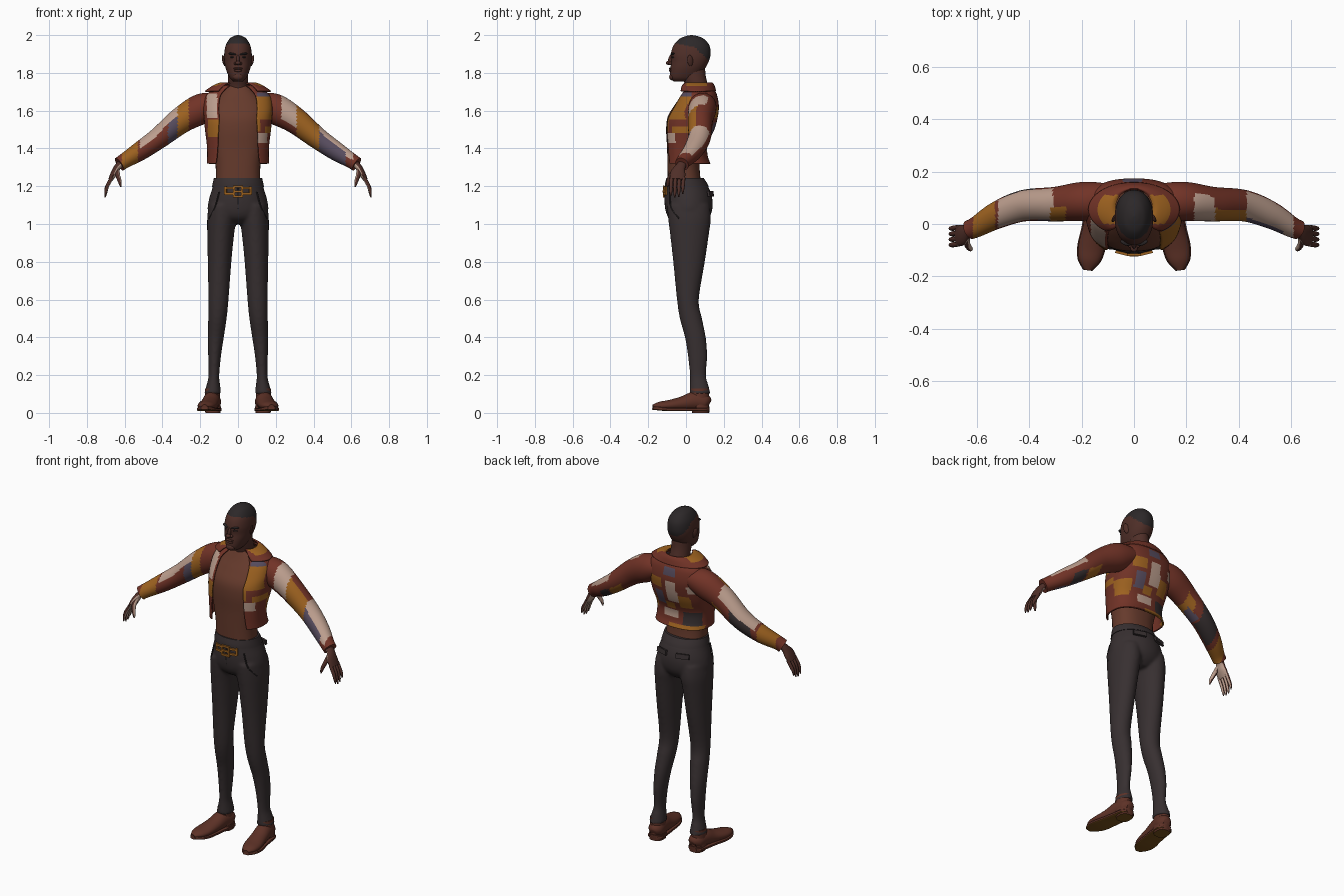
import bpy, bmesh, math
from mathutils import Vector

if "Cube" in bpy.data.objects:
    bpy.data.objects.remove(bpy.data.objects["Cube"])

PALETTE = {"face_skin": "50322c", "chest_skin": "663d30", "rust": "71362b", "ochre": "9c6225",
           "cream": "ba9c8c", "slate": "574d5e", "charcoal": "3a3334", "hair_black": "302c2d",
           "shoe_brown": "5e352b", "sole_tan": "765020"}


def material(name, code):
    rgb = [(int(code[i:i + 2], 16) / 255) ** 2.2 for i in (0, 2, 4)] + [1]
    m = bpy.data.materials.new(name)
    m.use_nodes = True
    m.diffuse_color = rgb
    bsdf = m.node_tree.nodes["Principled BSDF"]
    bsdf.inputs["Base Color"].default_value = rgb
    bsdf.inputs["Roughness"].default_value = 0.8
    return m


MATS = {n: material(n, c) for n, c in PALETTE.items()}
PATCHWORK = ["rust", "ochre", "cream", "slate", "charcoal"]
RUST, OCHRE, CREAM, SLATE, DARK = range(5)


def spline(points, sub):
    out = []
    last = len(points) - 1
    for i in range(last):
        quad = list(zip(points[max(i - 1, 0)], points[i], points[i + 1], points[min(i + 2, last)]))
        for k in range(sub):
            t = k / sub
            out.append([b + ((c - a) * t + (2 * a - 5 * b + 4 * c - d) * t ** 2
                             + (3 * b - a - 3 * c + d) * t ** 3) / 2 for a, b, c, d in quad])
    return out + [list(points[-1])]


def smooth(ob, angle=40):
    bpy.ops.object.select_all(action="DESELECT")
    ob.select_set(True)
    bpy.context.view_layer.objects.active = ob
    bpy.ops.object.shade_smooth_by_angle(angle=math.radians(angle))


def loft(name, stations, mats, paint=None, sides=32, sub=5, ref=None, power=2.0, gap=None):
    """Skin rings (x, y, z, width radius, depth radius); gap leaves the front open."""
    rows = spline(stations, sub)
    bm = bmesh.new()
    rings = []
    for i, (x, y, z, ru, rv) in enumerate(rows):
        u, v = Vector((1, 0, 0)), Vector((0, 1, 0))
        if ref:
            t = Vector(rows[min(i + 1, len(rows) - 1)][:3]) - Vector(rows[max(i - 1, 0)][:3])
            t.normalize()
            v = Vector(ref)
            v = (v - t * v.dot(t)).normalized()
            u = v.cross(t)
        g = gap(z) if gap else 0
        ring = []
        for k in range(sides + (1 if gap else 0)):
            a = -math.pi / 2 + g + k * (math.tau - 2 * g) / sides
            c, s = math.cos(a), math.sin(a)
            c = math.copysign(abs(c) ** (2 / power), c)
            s = math.copysign(abs(s) ** (2 / power), s)
            ring.append(bm.verts.new(Vector((x, y, z)) + u * max(ru, .001) * c + v * max(rv, .001) * s))
        rings.append(ring)
    for low, high in zip(rings, rings[1:]):
        for k in range(sides):
            j = (k + 1) % len(low)
            bm.faces.new((low[k], low[j], high[j], high[k]))
    if not gap:
        bm.faces.new(rings[0])
        bm.faces.new(rings[-1])
    bmesh.ops.recalc_face_normals(bm, faces=bm.faces)
    if paint:
        for f in bm.faces:
            f.material_index = int(paint(f.calc_center_median(), f.normal))
    mesh = bpy.data.meshes.new(name)
    bm.to_mesh(mesh)
    bm.free()
    for m in mats:
        mesh.materials.append(MATS[m])
    ob = bpy.data.objects.new(name, mesh)
    bpy.context.collection.objects.link(ob)
    smooth(ob)
    return ob


def solidify(ob, thickness):
    mod = ob.modifiers.new("thickness", "SOLIDIFY")
    mod.thickness = thickness
    mod.offset = -1


def blob(name, loc, size, mat, rot=(0, 0, 0)):
    bpy.ops.mesh.primitive_uv_sphere_add(segments=20, ring_count=12, location=loc, rotation=rot)
    ob = bpy.context.object
    ob.name, ob.scale = name, size
    ob.data.materials.append(MATS[mat])
    smooth(ob, 60)


def box(name, loc, size, mat, rot=(0, 0, 0)):
    bpy.ops.mesh.primitive_cube_add(size=1, location=loc, rotation=rot)
    ob = bpy.context.object
    ob.name, ob.scale = name, size
    ob.data.materials.append(MATS[mat])


def level(z, front, back, half, x=0):
    return (x, (front + back) / 2, z, half, (back - front) / 2)


def tube(name, points, r, mat):
    loft(name, [(*p, r, r) for p in points], [mat], sides=8, ref=(0, 1, 0))


# Head, neck and bare torso
loft("head", [level(1.755, -.065, .03, .025), level(1.775, -.083, .06, .045), level(1.82, -.083, .098, .064),
              level(1.86, -.078, .12, .072), level(1.9, -.08, .13, .073), level(1.945, -.066, .124, .065),
              level(1.98, -.035, .095, .045), level(1.995, 0, .06, .022), level(2, .027, .033, .003)],
     ["face_skin", "hair_black"], sides=48, sub=7, power=2.2,
     paint=lambda c, n: c.z > 1.945 - .25 * c.y - .7 * max(0, c.y - .05))
loft("neck", [level(1.66, 0, .13, .07), level(1.72, 0, .12, .056), level(1.78, -.02, .105, .053),
              level(1.84, -.03, .1, .05)], ["face_skin"])
loft("torso", [level(1.18, -.095, .085, .12), level(1.3, -.098, .072, .118), level(1.4, -.1, .085, .135),
               level(1.5, -.105, .115, .15), level(1.57, -.096, .135, .155), level(1.63, -.06, .14, .145),
               level(1.68, -.025, .13, .11), level(1.73, .005, .115, .06)], ["chest_skin"], power=2.4)

# Facial features
blob("nose_bridge", (0, -.08, 1.872), (.009, .014, .026), "face_skin", (-.25, 0, 0))
blob("nose_tip", (0, -.092, 1.853), (.014, .015, .011), "face_skin")
blob("upper_lip", (0, -.081, 1.823), (.025, .01, .006), "face_skin")
blob("lower_lip", (0, -.08, 1.812), (.022, .01, .007), "face_skin")
blob("chin", (0, -.073, 1.779), (.027, .016, .019), "face_skin")
for side, s in (("left", 1), ("right", -1)):
    blob(side + "_nostril", (s * .013, -.082, 1.85), (.009, .011, .008), "face_skin")
    blob(side + "_brow", (s * .03, -.071, 1.9), (.023, .011, .006), "hair_black", (0, s * -.15, s * .3))
    blob(side + "_eye", (s * .03, -.069, 1.883), (.013, .008, .004), "hair_black", (0, 0, s * .3))
    blob(side + "_ear", (s * .075, .022, 1.865), (.007, .016, .03), "face_skin", (.2, s * .15, s * .4))

# Open patchwork jacket: front and back patches as (x0, x1, z0, z1, colour)
FRONT = [(-.165, -.11, 1.56, 1.69, CREAM), (-.16, -.08, 1.46, 1.55, OCHRE), (.08, .178, 1.55, 1.675, OCHRE),
         (.1, .17, 1.675, 1.695, SLATE), (.085, .12, 1.49, 1.55, OCHRE), (.1, .155, 1.43, 1.48, CREAM),
         (.145, .18, 1.48, 1.52, OCHRE)]
BACK = [(-.05, .02, 1.48, 1.61, CREAM), (.04, .13, 1.56, 1.62, OCHRE), (-.04, .03, 1.64, 1.69, SLATE),
        (-.12, -.05, 1.45, 1.53, OCHRE), (-.15, -.06, 1.34, 1.42, DARK), (-.03, .07, 1.37, 1.42, CREAM),
        (.04, .1, 1.45, 1.54, SLATE), (.11, .18, 1.4, 1.49, OCHRE), (-.16, .03, 1.31, 1.34, OCHRE),
        (-.17, -.11, 1.55, 1.6, CREAM), (-.02, .04, 1.43, 1.47, OCHRE)]


def jacket_paint(c, n):
    for x0, x1, z0, z1, colour in (FRONT if c.y < .03 else BACK):
        if x0 < c.x < x1 and z0 < c.z < z1:
            return colour
    return RUST


jacket = loft("jacket_body", [level(1.32, -.112, .13, .165), level(1.36, -.112, .115, .163),
                              level(1.42, -.114, .115, .165), level(1.5, -.116, .15, .175),
                              level(1.56, -.108, .167, .18), level(1.62, -.075, .174, .185),
                              level(1.68, -.038, .165, .17), level(1.715, -.01, .148, .125),
                              level(1.735, 0, .13, .08)],
              PATCHWORK, jacket_paint, sides=90, sub=8, power=2.5, gap=lambda z: .5 + .9 * max(0, 1.56 - z))
solidify(jacket, .008)

# Folded collar, flaring outward and down
collar = loft("collar", [(0, .062, 1.745, .07, .07), (0, .06, 1.75, .09, .078), (0, .055, 1.735, .13, .095),
                         (0, .055, 1.705, .175, .105)], PATCHWORK,
              lambda c, n: OCHRE if abs(c.x) > .06 and c.z > 1.73 and 0 < c.y < .11 else RUST,
              sides=48, sub=5, gap=lambda z: .65)
solidify(collar, .008)

# Sleeve patches as (x0, x1, direction the patch faces, colour)
UP, DOWN, FWD, ANY = (0, 0, 1), (0, 0, -1), (0, -1, 0), (0, 0, 0)
SLEEVES = {
    "left": [(.23, .31, (0, -.6, .75), CREAM), (.31, .43, FWD, OCHRE), (.43, .57, (0, -.8, -.6), SLATE),
             (.43, .61, UP, CREAM), (.34, .42, DOWN, OCHRE), (.43, .5, DOWN, DARK)],
    "right": [(.26, .32, FWD, OCHRE), (.3, .37, (0, -.6, -.8), SLATE), (.31, .52, UP, CREAM),
              (.27, .33, DOWN, OCHRE), (.38, .5, (0, .7, -.7), DARK), (.53, .615, ANY, OCHRE)]}


def sleeve_painter(patches):
    def paint(c, n):
        for x0, x1, facing, colour in patches:
            if x0 < abs(c.x) < x1 and n.dot(Vector(facing)) >= (0 if facing == ANY else .3):
                return colour
        return RUST
    return paint


ARM = [(.08, .085, 1.635, .04, .06), (.13, .088, 1.63, .065, .07), (.2, .086, 1.607, .08, .074),
       (.3, .076, 1.55, .07, .066), (.42, .07, 1.455, .057, .06), (.52, .035, 1.385, .05, .052),
       (.6, -.01, 1.335, .04, .04), (.628, -.022, 1.316, .039, .037)]
LEG = [(1.1, .015, .155, -.1, .125), (1.03, .008, .163, -.095, .132), (.95, .02, .163, -.085, .122),
       (.8, .035, .16, -.068, .1), (.6, .05, .157, -.048, .068), (.5, .06, .158, -.033, .085),
       (.4, .075, .16, -.006, .105), (.3, .09, .158, .01, .113), (.2, .099, .156, .02, .106),
       (.15, .095, .166, .02, .118), (.1, .088, .18, .017, .131)]
SHOE = [(.13, .122, .045, .022, .025), (.132, .1, .055, .042, .045), (.14, .045, .062, .045, .05),
        (.15, -.02, .049, .047, .038), (.163, -.09, .04, .05, .028), (.172, -.14, .037, .04, .022),
        (.177, -.176, .034, .014, .01)]
trousers = []

for side, s in (("left", 1), ("right", -1)):
    def flip(rows):
        return [(s * r[0], *r[1:]) for r in rows]

    # Pale inner side of the hand
    def palm_paint(c, n):
        return n.x * s < -.35

    # Sleeve and hand
    hand = {"mats": ["face_skin", "cream"], "paint": palm_paint, "ref": (0, 1, 0)}
    loft(side + "_sleeve", flip(ARM), PATCHWORK, sleeve_painter(SLEEVES[side]), sides=56, sub=14, ref=(0, 1, 0))
    loft(side + "_palm", flip([(.6, -.01, 1.335, .022, .026), (.635, -.028, 1.305, .018, .026),
                               (.655, -.042, 1.27, .018, .04), (.675, -.046, 1.235, .012, .038)]),
         sides=20, **hand)
    for i, finger in enumerate(("index", "middle", "ring", "little")):
        y = -.076 + .021 * i
        drop = (.008, 0, .004, .02)[i]
        loft(f"{side}_{finger}_finger", flip([(.668, y, 1.245, .01, .01), (.69, y - .003, 1.205, .01, .01),
                                              (.7, y - .004, 1.165 + drop, .008, .008),
                                              (.704, y - .004, 1.14 + drop, .003, .003)]),
             sides=10, **hand)
    loft(side + "_thumb", flip([(.64, -.045, 1.29, .014, .014), (.637, -.078, 1.26, .012, .013),
                                (.626, -.094, 1.225, .01, .01), (.62, -.098, 1.197, .004, .004)]),
         sides=12, **hand)

    # Trouser leg and pockets
    trousers.append(loft(side + "_trouser_leg",
                         [level(z, f, b, (x1 - x0) / 2, s * (x0 + x1) / 2) for z, x0, x1, f, b in LEG],
                         ["charcoal"]))
    tube(side + "_pocket_seam", flip([(.1, -.085, 1.17), (.122, -.08, 1.09), (.152, -.038, 1.03)]),
         .004, "hair_black")
    box(side + "_back_pocket_flap", (s * .068, .13, 1.16), (.075, .012, .028), "charcoal", (.15, 0, s * -.3))

    # Shoe with sole and heel
    loft(side + "_shoe", flip(SHOE), ["shoe_brown"], sides=24, ref=(0, 0, 1))
    loft(side + "_ankle_shaft", flip([(.136, .07, .03, .043, .052), (.136, .072, .13, .038, .05)]), ["shoe_brown"])
    loft(side + "_sole", flip([(x, y, .018 + max(0, -y - .1) * .1, w + .004, .009) for x, y, z, w, h in SHOE]),
         ["shoe_brown", "sole_tan"], lambda c, n: n.z < -.6, sides=24, ref=(0, 0, 1), power=5)
    loft(side + "_heel", flip([(.133, .078, 0, .04, .045), (.133, .078, .035, .043, .047)]),
         ["shoe_brown", "sole_tan"], lambda c, n: n.z < -.6, power=2.6)

# Trouser seat, fused with both legs into one garment
seat = loft("trousers", [level(1, -.05, .09, .06), level(1.03, -.09, .12, .13), level(1.07, -.108, .138, .16),
                         level(1.13, -.114, .14, .154), level(1.19, -.11, .122, .136),
                         level(1.235, -.104, .092, .126)], ["charcoal"], sides=40)
for leg in trousers:
    leg.select_set(True)
bpy.ops.object.join()
fuse = seat.modifiers.new("fuse", "REMESH")
fuse.mode, fuse.voxel_size, fuse.use_smooth_shade = "VOXEL", .008, True
relax = seat.modifiers.new("relax", "SMOOTH")
relax.factor, relax.iterations = .5, 8

# Waistband and fly
loft("waistband", [level(1.195, -.113, .121, .138), level(1.215, -.111, .112, .134), level(1.243, -.104, .094, .128)],
     ["charcoal"], sides=40)
tube("fly_seam", [(0, -.11, 1.19), (0, -.111, 1.13), (0, -.106, 1.08)], .004, "hair_black")

# Belt buckle with openwork straps
for s in (-1, 1):
    box("buckle_upright", (s * .022, -.118, 1.172), (.011, .01, .062), "ochre")
    box("buckle_bar", (0, -.118, 1.172 + s * .026), (.045, .01, .011), "ochre")
    for k in (-1, 1):
        box("buckle_strap", (s * .045, -.112, 1.175 + k * .015), (.045, .01, .012), "ochre", (0, 0, s * .25))
    box("buckle_strap_end", (s * .066, -.107, 1.178), (.011, .01, .042), "ochre", (0, 0, s * .35))
box("buckle_pin", (0, -.12, 1.172), (.034, .008, .011), "ochre")
